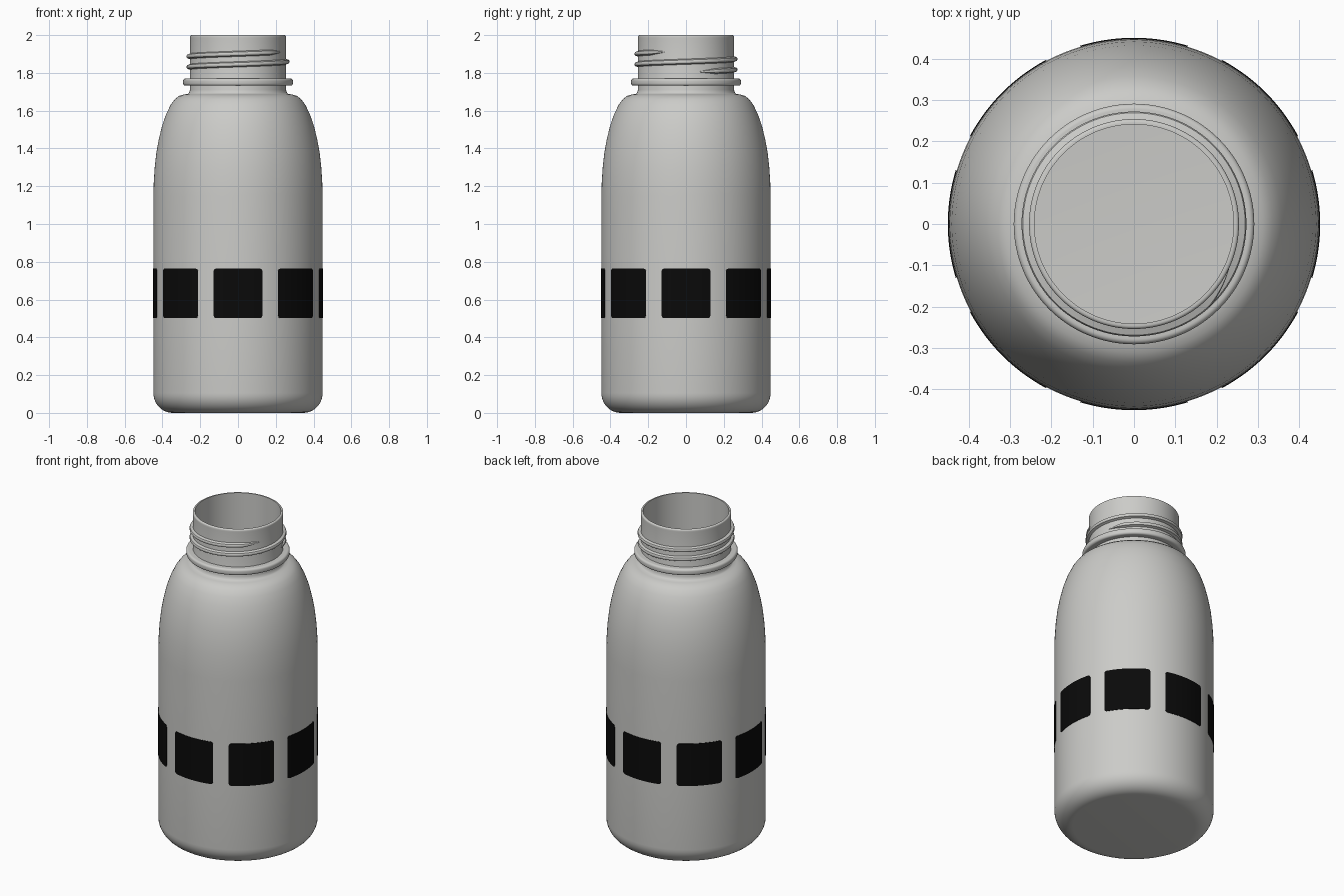
import bpy, bmesh, math

if "Cube" in bpy.data.objects:
    bpy.data.objects.remove(bpy.data.objects["Cube"])

SEG = 128


def material(name, rgb):
    m = bpy.data.materials.new(name)
    m.diffuse_color = (*rgb, 1)
    m.use_nodes = True
    m.node_tree.nodes["Principled BSDF"].inputs["Base Color"].default_value = m.diffuse_color
    return m


shell = material("pale_grey", (0.60, 0.60, 0.58))
black = material("black", (0.003, 0.003, 0.003))


def make_object(name, bm, mat, angle=35):
    bmesh.ops.recalc_face_normals(bm, faces=bm.faces)
    me = bpy.data.meshes.new(name)
    bm.to_mesh(me)
    bm.free()
    me.materials.append(mat)
    ob = bpy.data.objects.new(name, me)
    bpy.context.collection.objects.link(ob)
    bpy.ops.object.select_all(action='DESELECT')
    ob.select_set(True)
    bpy.context.view_layer.objects.active = ob
    bpy.ops.object.shade_smooth_by_angle(angle=math.radians(angle))
    return ob


def polar(bm, r, a, z):
    return bm.verts.new((r * math.cos(a), r * math.sin(a), z))


def bridge(bm, a, b, closed=True):
    n = len(a)
    for i in range(n if closed else n - 1):
        j = (i + 1) % n
        bm.faces.new((a[i], a[j], b[j], b[i]))


def lathe(name, profile, mat, loop=False):
    """Revolve (radius, z) points; ends are capped unless the profile is a loop."""
    bm = bmesh.new()
    rings = [[polar(bm, r, 2 * math.pi * i / SEG, z) for i in range(SEG)] for r, z in profile]
    for a, b in zip(rings, rings[1:]):
        bridge(bm, a, b)
    if loop:
        bridge(bm, rings[-1], rings[0])
    else:
        bm.faces.new(rings[0])
        bm.faces.new(rings[-1])
    return make_object(name, bm, mat)


def arc(cx, cz, rx, rz, a0, a1, n):
    pts = []
    for i in range(n + 1):
        a = math.radians(a0 + (a1 - a0) * i / n)
        pts.append((cx + rx * math.cos(a), cz + rz * math.sin(a)))
    return pts


# Bottle: outer wall, rolled lip, then thin inner wall down to the inside floor
outer = arc(0.345, 0.105, 0.103, 0.105, -90, 0, 10)
outer += [(0.448, 0.5), (0.448, 0.8), (0.448, 1.15), (0.446, 1.22), (0.441, 1.30),
          (0.432, 1.38), (0.419, 1.45), (0.402, 1.52), (0.381, 1.58), (0.357, 1.63),
          (0.335, 1.66), (0.312, 1.678), (0.285, 1.686), (0.266, 1.689), (0.259, 1.695),
          (0.254, 1.71), (0.254, 1.985)]
lip = arc(0.246, 1.992, 0.008, 0.008, 0, 90, 4) + [(0.241, 2.0)]
inner = [(0.241, 1.69), (0.30, 1.665), (0.345, 1.62), (0.388, 1.52), (0.417, 1.40),
         (0.431, 1.27), (0.435, 1.15), (0.435, 0.105)]
inner += arc(0.345, 0.105, 0.09, 0.09, 0, -90, 8)
lathe("bottle_body", outer + lip + inner, shell)

# Support collar under the thread
collar = [(0.25, 1.732)] + arc(0.278, 1.745, 0.013, 0.013, -90, 0, 5)
collar += arc(0.278, 1.757, 0.013, 0.013, 0, 90, 5) + [(0.25, 1.77)]
lathe("neck_collar", collar, shell, loop=True)

# Two-turn helical screw thread, tapering away at both ends
bm = bmesh.new()
STEPS = 240
rings = []
for i in range(STEPS + 1):
    t = i / STEPS
    a = math.radians(10 + 690 * t)
    z = 1.805 + 0.107 * t
    k = max(0.05, min(1, t / 0.04, (1 - t) / 0.04))
    rings.append([polar(bm, 0.25 + dr * k, a, z + dz * k) for dr, dz in
                  ((0, -0.016), (0.019, -0.009), (0.022, -0.004),
                   (0.022, 0.004), (0.019, 0.009), (0, 0.016))])
for a, b in zip(rings, rings[1:]):
    bridge(bm, a, b)
bm.faces.new(rings[0])
bm.faces.new(rings[-1])
make_object("screw_thread", bm, shell)

# Band of eight plain black patches wrapped round the body
R, HALF, Z0, Z1, CORNER = 0.4505, 0.132, 0.502, 0.764, 0.014
bm = bmesh.new()
offsets = [-HALF + CORNER * f for f in (0, 0.3, 1)]
offsets += [(-1 + i / 6) * (HALF - CORNER) for i in range(1, 12)]
offsets += [HALF - CORNER * f for f in (1, 0.3, 0)]
for k in range(8):
    mid = math.radians(-90 + 45 * k)
    low, high = [], []
    for s in offsets:
        d = max(0, abs(s) - (HALF - CORNER))
        trim = CORNER - math.sqrt(max(0, CORNER ** 2 - d ** 2))
        a = mid + s / R
        low.append((polar(bm, R, a, Z0 + trim), polar(bm, R - 0.004, a, Z0 + trim)))
        high.append((polar(bm, R, a, Z1 - trim), polar(bm, R - 0.004, a, Z1 - trim)))
    sections = [(l[0], h[0], h[1], l[1]) for l, h in zip(low, high)]
    for a, b in zip(sections, sections[1:]):
        bridge(bm, a, b)
    bm.faces.new(sections[0])
    bm.faces.new(sections[-1])
make_object("band_patches", bm, black)
